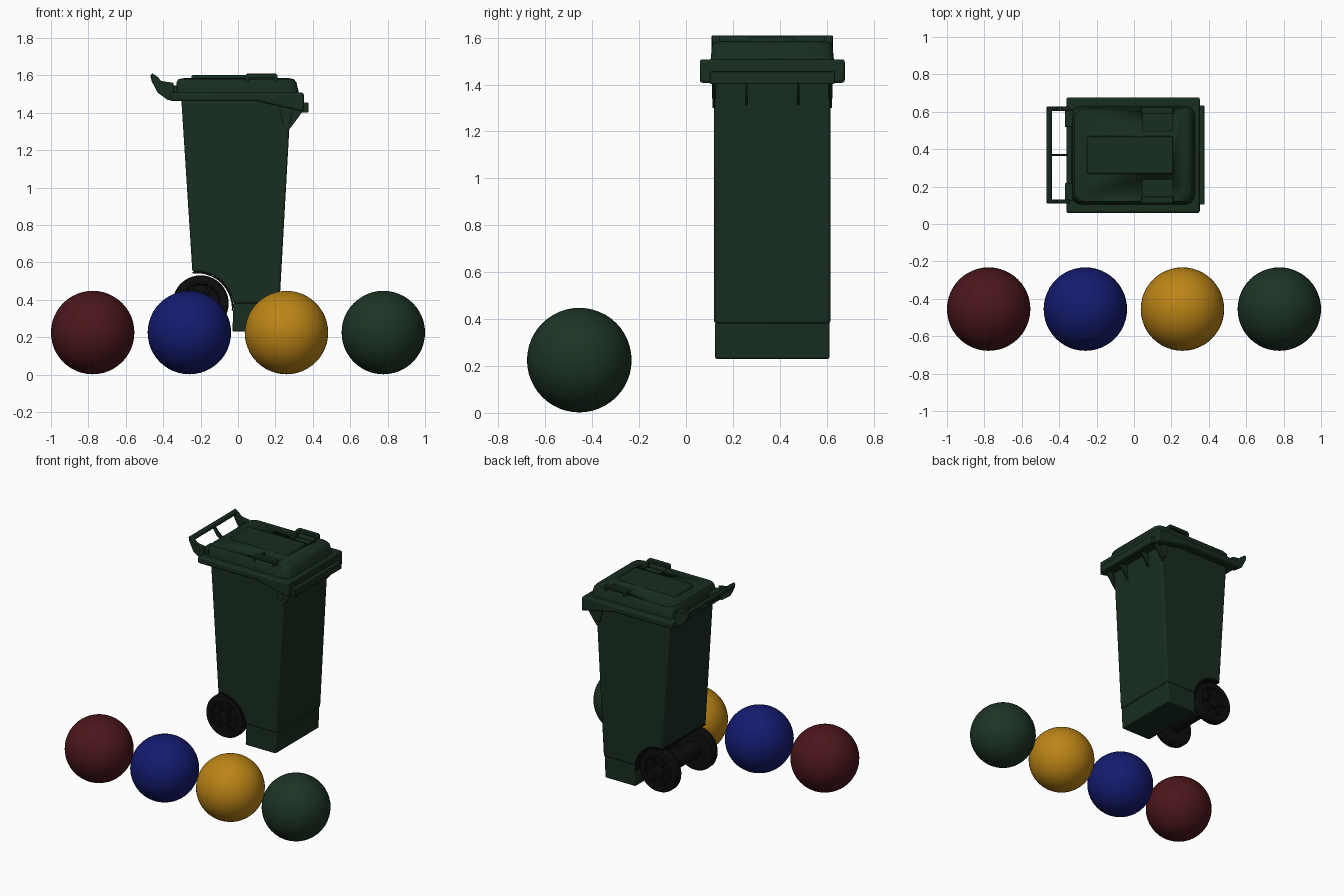
import bpy, bmesh, math
from mathutils import Vector

if "Cube" in bpy.data.objects:
    bpy.data.objects.remove(bpy.data.objects["Cube"])

YC = 0.368  # centre line of the bin


def material(name, rgb):
    m = bpy.data.materials.new(name)
    m.diffuse_color = (*rgb, 1)
    m.use_nodes = True
    m.node_tree.nodes["Principled BSDF"].inputs["Base Color"].default_value = m.diffuse_color
    return m


GREEN = material("bin_green", (0.009, 0.026, 0.014))
BLACK = material("wheel_black", (0.004, 0.004, 0.004))


def finish(name, bm, mat, bevel=0, smooth=True, segments=2):
    bmesh.ops.recalc_face_normals(bm, faces=bm.faces)
    me = bpy.data.meshes.new(name)
    bm.to_mesh(me)
    bm.free()
    ob = bpy.data.objects.new(name, me)
    bpy.context.collection.objects.link(ob)
    me.materials.append(mat)
    bpy.ops.object.select_all(action='DESELECT')
    ob.select_set(True)
    bpy.context.view_layer.objects.active = ob
    if smooth:
        bpy.ops.object.shade_smooth_by_angle(angle=math.radians(35))
    if bevel:
        b = ob.modifiers.new("Bevel", 'BEVEL')
        b.width, b.segments, b.limit_method = bevel, segments, 'ANGLE'
        b.angle_limit = math.radians(40)
    return ob


def slab(name, profile, y0, y1, mat=GREEN, bevel=0.004, segments=2):
    """Side profile (x, z) extruded along y, given relative to the bin centre."""
    bm = bmesh.new()
    f = bm.faces.new([bm.verts.new((x, YC + y0, z)) for x, z in profile])
    r = bmesh.ops.extrude_face_region(bm, geom=[f])
    bmesh.ops.translate(bm, vec=(0, y1 - y0, 0),
                        verts=[v for v in r["geom"] if isinstance(v, bmesh.types.BMVert)])
    return finish(name, bm, mat, bevel, segments=segments)


def box(name, x0, x1, y0, y1, z0, z1, **kw):
    return slab(name, [(x0, z0), (x1, z0), (x1, z1), (x0, z1)], y0, y1, **kw)


def loft(name, rings, bevel=0.004):
    """Stack of corner-rounded rectangles (x0, x1, half_y, z, corner)."""
    bm, prev = bmesh.new(), None
    for x0, x1, h, z, c in rings:
        pts = []
        for k, (cx, cy) in enumerate([(x1 - c, h - c), (x0 + c, h - c),
                                      (x0 + c, c - h), (x1 - c, c - h)]):
            for j in range(4):
                a = math.pi / 2 * (k + j / 3)
                pts.append((cx + c * math.cos(a), YC + cy + c * math.sin(a), z))
        ring = [bm.verts.new(p) for p in pts]
        n = len(ring)
        if prev:
            for i in range(n):
                bm.faces.new([prev[i], prev[(i + 1) % n], ring[(i + 1) % n], ring[i]])
        else:
            bm.faces.new(ring)
        prev = ring
    bm.faces.new(prev)
    return finish(name, bm, GREEN, bevel)


def lathe(name, profile, x, z, mat=BLACK, sides=40):
    """Closed (radius, y) profile spun round an axle parallel to y."""
    bm = bmesh.new()
    rings = []
    for r, y in profile:
        rings.append([bm.verts.new((x + r * math.cos(2 * math.pi * i / sides), YC + y,
                                    z + r * math.sin(2 * math.pi * i / sides)))
                      for i in range(sides)])
    for a, b in zip(rings, rings[1:]):
        for i in range(sides):
            j = (i + 1) % sides
            bm.faces.new([a[i], a[j], b[j], b[i]])
    bm.faces.new(rings[0])
    bm.faces.new(rings[-1])
    return finish(name, bm, mat)


# Colour sample balls
for name, x, rgb in [("red", -0.777, (0.07, 0.008, 0.011)), ("blue", -0.26, (0.007, 0.011, 0.16)),
                     ("yellow", 0.259, (0.5, 0.23, 0.008)), ("green", 0.777, (0.012, 0.035, 0.018))]:
    bpy.ops.mesh.primitive_uv_sphere_add(segments=48, ring_count=24, radius=0.223,
                                         location=(x, -0.455, 0.225))
    ball = bpy.context.object
    ball.name = name + "_ball"
    ball.data.materials.append(material(name + "_paint", rgb))
    bpy.ops.object.shade_smooth()

# Tapered body with wheel arch, and slightly inset base
AX, AZ, AR = -0.22, 0.355, 0.195


def arch(a0, a1, r=AR, n=14):
    return [(AX + r * math.cos(math.radians(a0 + (a1 - a0) * i / n)),
             AZ + r * math.sin(math.radians(a0 + (a1 - a0) * i / n))) for i in range(n + 1)]


slab("bin_body", [(0.222, 0.38), (0.283, 1.47), (-0.303, 1.47)] + arch(97, 7.4),
     -0.248, 0.248, bevel=0.012, segments=3)
slab("bin_base", [(0.217, 0.385), (0.210, 0.23), (-0.03, 0.23), (-0.025, 0.355), (-0.026, 0.385)],
     -0.244, 0.244, bevel=0.008)
slab("arch_liner", arch(97, -4) + arch(-4, 97, AR - 0.008), -0.243, 0.243, BLACK, bevel=0)

# Wheels with hub, spokes and axle
WX, WZ = -0.2, 0.381
for s, side in ((-1, "near"), (1, "far")):
    lathe(side + "_wheel", [(r, s * y) for r, y in [
        (0.125, 0.170), (0.143, 0.174), (0.15, 0.185), (0.15, 0.222), (0.143, 0.236),
        (0.122, 0.242), (0.105, 0.238), (0.100, 0.225), (0.045, 0.225), (0.040, 0.240),
        (0.022, 0.243)]], WX, WZ)
    for k in range(6):
        a = k * math.pi / 3
        d, n = Vector((math.cos(a), math.sin(a))), Vector((-math.sin(a), math.cos(a)))
        c = Vector((WX, WZ))
        prof = [c + d * r + n * w for r, w in ((0.03, -0.011), (0.106, -0.011),
                                               (0.106, 0.011), (0.03, 0.011))]
        slab(f"{side}_wheel_spoke_{k + 1}", [tuple(p) for p in prof],
             *sorted((s * 0.215, s * 0.236)), mat=BLACK, bevel=0.003)
lathe("axle", [(0.055, -0.18), (0.055, 0.18)], WX, WZ)

# Rim skirt, drooping towards the front, with front lip
slab("lid_skirt", [(-0.362, 1.462), (0.1, 1.462), (0.352, 1.405), (0.352, 1.508), (-0.362, 1.508)],
     -0.309, 0.309, bevel=0.012, segments=3)
box("front_lip", 0.34, 0.376, -0.265, 0.265, 1.402, 1.455)

# Gussets under the front rim
for i, y in enumerate((-0.25, -0.11, 0.11, 0.25)):
    slab(f"rim_gusset_{i + 1}", [(0.262, 1.30), (0.281, 1.32), (0.348, 1.41), (0.262, 1.43)],
         y - 0.005, y + 0.005, bevel=0.001)
for s in (-1, 1):
    slab("side_gusset", [(0.24, 1.34), (0.275, 1.34), (0.30, 1.44), (0.22, 1.44)],
         *sorted((s * 0.24, s * 0.257)), bevel=0.002)

# Raised lid with two grip pockets
lid = loft("lid_top", [(-0.334, 0.328, 0.264, 1.495, 0.05), (-0.328, 0.312, 0.257, 1.565, 0.05),
                       (-0.318, 0.298, 0.247, 1.580, 0.05), (-0.29, 0.275, 0.22, 1.585, 0.05)], 0)
for s in (-1, 1):
    cutter = box("pocket_cutter", 0.045, 0.205, *sorted((s * 0.13, s * 0.236)), 1.55, 1.65, bevel=0)
    cutter.hide_render = True
    mod = lid.modifiers.new("Pocket", 'BOOLEAN')
    mod.operation, mod.object = 'DIFFERENCE', cutter
    bpy.context.view_layer.objects.active = lid
    bpy.ops.object.modifier_apply(modifier=mod.name)
    bpy.data.objects.remove(cutter)
loft("lid_panel", [(-0.255, 0.212, 0.104, 1.575, 0.012), (-0.245, 0.205, 0.097, 1.602, 0.012)])

# Lid grips: low loops standing over the pockets
for s, side in ((-1, "near"), (1, "far")):
    slab(side + "_lid_grip", [(0.038, 1.55), (0.038, 1.600), (0.048, 1.61), (0.202, 1.61),
                              (0.212, 1.600), (0.212, 1.55), (0.194, 1.55), (0.194, 1.589),
                              (0.056, 1.589), (0.056, 1.55)],
         *sorted((s * 0.222, s * 0.257)), bevel=0.003)

# Rear push handle: curved arms, cross bar, centre strut and hinges
arm = [(-0.30, 1.462), (-0.375, 1.468), (-0.43, 1.508), (-0.462, 1.57), (-0.468, 1.60),
       (-0.458, 1.611), (-0.43, 1.592), (-0.41, 1.570), (-0.345, 1.560), (-0.345, 1.50)]
for s, side in ((-1, "near"), (1, "far")):
    slab(side + "_handle_arm", arm, *sorted((s * 0.236, s * 0.259)))
    box(side + "_hinge", -0.37, -0.325, *sorted((s * 0.15, s * 0.245)), 1.49, 1.545)
slab("handle_bar", [(-0.465, 1.578), (-0.468, 1.60), (-0.458, 1.61), (-0.44, 1.60), (-0.437, 1.58),
                    (-0.45, 1.57)], -0.245, 0.245)
slab("handle_strut", [(-0.466, 1.59), (-0.456, 1.61), (-0.41, 1.555), (-0.355, 1.51), (-0.355, 1.48),
                      (-0.425, 1.525)], -0.005, 0.005, bevel=0.002)
